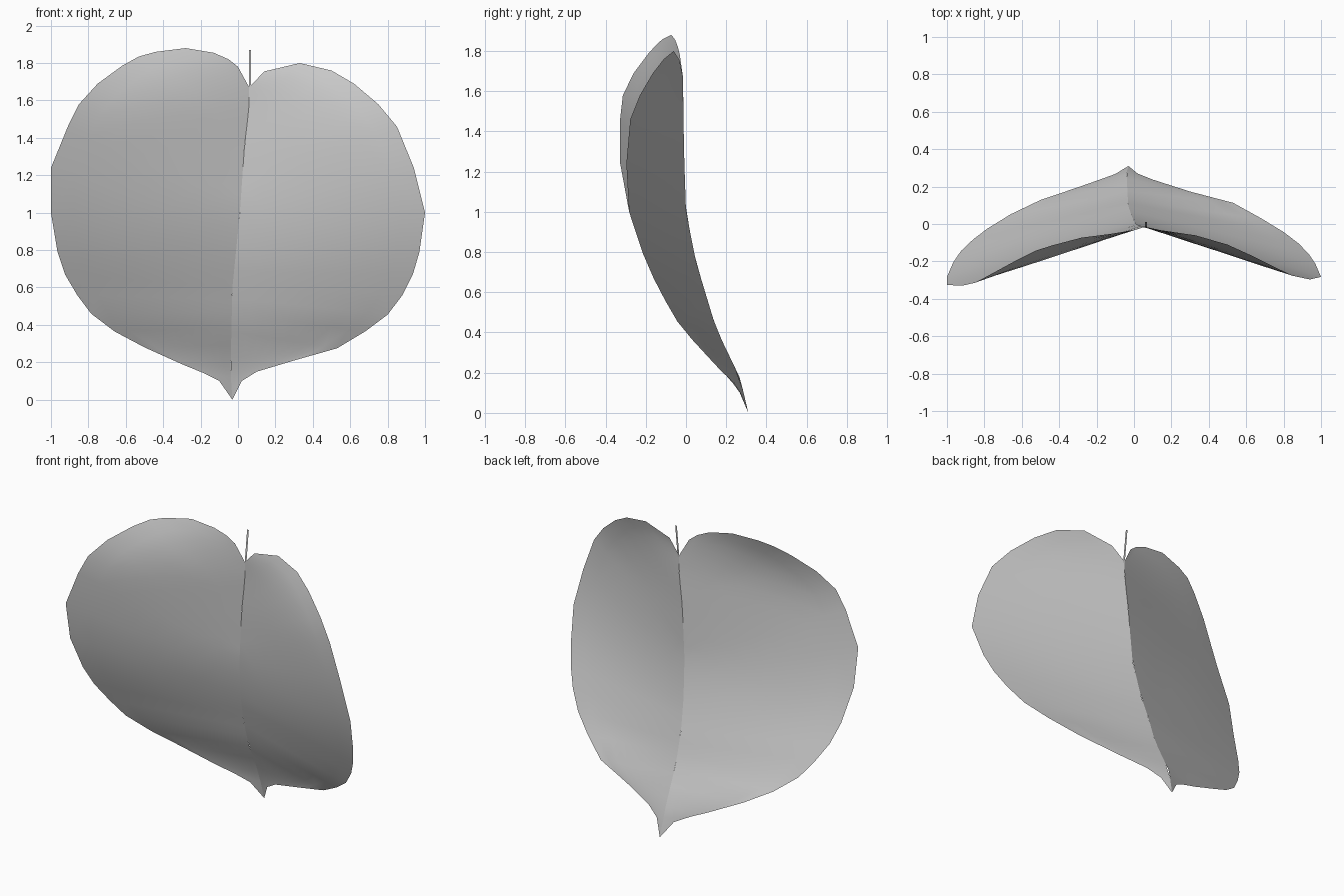
import bpy
import bmesh
import math

cube = bpy.data.objects.get("Cube")
if cube:
    bpy.data.objects.remove(cube, do_unlink=True)

# Single leaf colour
leaf_grey = bpy.data.materials.new("leaf_grey")
leaf_grey.use_nodes = True
colour = (0.6, 0.6, 0.6, 1)
leaf_grey.diffuse_color = colour
leaf_grey.node_tree.nodes["Principled BSDF"].inputs["Base Color"].default_value = colour


def sample(table, key):
    """Linear lookup in a sorted table of (key, value) pairs, clamped at the ends."""
    if key <= table[0][0]:
        return table[0][1]
    for (k0, v0), (k1, v1) in zip(table, table[1:]):
        if key <= k1:
            return v0 + (v1 - v0) * (key - k0) / (k1 - k0)
    return table[-1][1]


# Midrib: sideways drift and depth by height
rib_x = [(0, -.03), (.15, -.04), (.6, -.03), (1, .01), (1.36, .035), (1.57, .06)]
rib_y = [(0, .31), (.17, .27), (.42, .15), (.75, .05), (1, 0), (1.3, -.01), (1.67, -.015)]
# How steeply each half folds forward, by height
fold = [(0, .3), (.1, .3), (.3, .18), (.4, .21), (.65, .24), (1, .28), (1.23, .31),
        (1.45, .33), (1.58, .33), (1.7, .3), (1.78, .26), (1.86, .2), (1.88, .17)]

NOTCH, TIP = (.06, 1.67), (-.03, 0)
RIGHT_EDGE = [(0, 1.78), (-.05, 1.82), (-.13, 1.855), (-.28, 1.88), (-.44, 1.86), (-.53, 1.835),
              (-.62, 1.785), (-.75, 1.69), (-.85, 1.58), (-.91, 1.46), (-1, 1.24), (-1, 1),
              (-.965, .79), (-.925, .67), (-.86, .56), (-.785, .46), (-.66, .365), (-.5, .28),
              (-.3, .19), (-.19, .145), (-.1, .1)]
LEFT_EDGE = [(.14, 1.755), (.33, 1.8), (.5, 1.76), (.62, 1.69), (.75, 1.58), (.85, 1.46),
             (.94, 1.24), (1, 1), (.97, .79), (.935, .67), (.88, .56), (.8, .455),
             (.68, .365), (.53, .275), (.3, .21), (.1, .15), (.02, .1)]


def finish(bm, name):
    mesh = bpy.data.meshes.new(name)
    bm.to_mesh(mesh)
    bm.free()
    mesh.materials.append(leaf_grey)
    obj = bpy.data.objects.new(name, mesh)
    bpy.context.collection.objects.link(obj)
    return obj


def leaf_half(name, edge, steps=8):
    """Curved sheet spanning from the midrib to one outline."""
    edge = [NOTCH] + edge + [TIP]
    stretch = 1.88 / max(z for x, z in edge)
    lengths = [0]
    for a, b in zip(edge, edge[1:]):
        lengths.append(lengths[-1] + math.dist(a, b))
    bm = bmesh.new()
    rows = []
    for (ex, ez), run in zip(edge, lengths):
        rz = NOTCH[1] * (1 - run / lengths[-1])
        rx = sample(rib_x, rz)
        row = []
        for j in range(steps + 1):
            t = j / steps
            x, z = rx + (ex - rx) * t, rz + (ez - rz) * t
            y = sample(rib_y, z) - sample(fold, z * stretch) * abs(x - sample(rib_x, z))
            row.append(bm.verts.new((x, y, z)))
        rows.append(row)
    for a, b in zip(rows, rows[1:]):
        for j in range(steps):
            bm.faces.new((a[j], a[j + 1], b[j + 1], b[j]))
    bmesh.ops.remove_doubles(bm, verts=bm.verts, dist=.001)
    bmesh.ops.recalc_face_normals(bm, faces=bm.faces)
    # Point the sheet forward
    if sum(f.normal.y * f.calc_area() for f in bm.faces) > 0:
        bmesh.ops.reverse_faces(bm, faces=bm.faces)
    for face in bm.faces:
        face.smooth = True
    return finish(bm, name)


leaf_half("leaf_right_half", RIGHT_EDGE)
leaf_half("leaf_left_half", LEFT_EDGE)

# Stem: a thin flat strip rising from the notch
bm = bmesh.new()
half_width = .006
corners = [(-half_width, -.015, 1.66), (half_width, -.015, 1.66),
           (half_width, .01, 1.87), (-half_width, .01, 1.87)]
bm.faces.new([bm.verts.new((x + .064, y, z)) for x, y, z in corners])
finish(bm, "stem")
